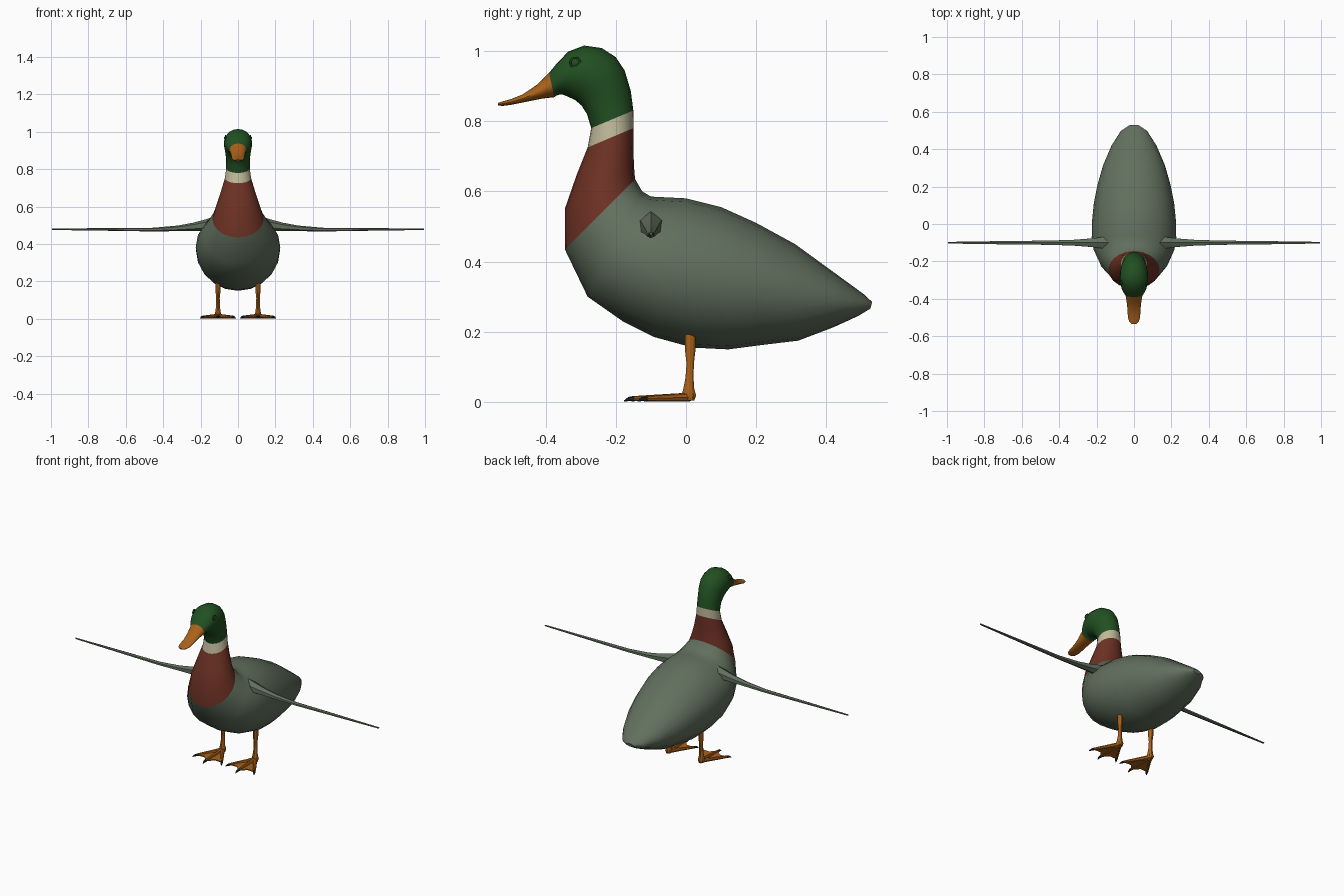
import bpy, bmesh, math
from mathutils import Vector

if "Cube" in bpy.data.objects:
    bpy.data.objects.remove(bpy.data.objects["Cube"])

def material(name, rgb):
    m = bpy.data.materials.new(name)
    m.diffuse_color = (*rgb, 1)
    m.use_nodes = True
    m.node_tree.nodes["Principled BSDF"].inputs["Base Color"].default_value = m.diffuse_color
    return m

GREY = material("grey_plumage", (0.12, 0.16, 0.11))
BROWN = material("brown_plumage", (0.15, 0.03, 0.017))
CREAM = material("cream_plumage", (0.52, 0.48, 0.32))
GREEN = material("green_plumage", (0.016, 0.08, 0.016))
ORANGE = material("orange_skin", (0.40, 0.12, 0.01))
BLACK = material("dark_claw", (0.015, 0.02, 0.02))

def finish(name, bm, mat, angle=30):
    bmesh.ops.recalc_face_normals(bm, faces=bm.faces[:])
    me = bpy.data.meshes.new(name)
    bm.to_mesh(me)
    bm.free()
    ob = bpy.data.objects.new(name, me)
    bpy.context.collection.objects.link(ob)
    me.materials.append(mat)
    bpy.ops.object.select_all(action='DESELECT')
    ob.select_set(True)
    bpy.context.view_layer.objects.active = ob
    bpy.ops.object.shade_smooth_by_angle(angle=math.radians(angle))
    return ob

def loft(name, rings, mat, sides, start=False, end=False, flute=0.0):
    """Skin elliptical rings given as (centre, u axis, v axis)."""
    bm = bmesh.new()
    loops = []
    for c, u, v in rings:
        loop = []
        for i in range(sides):
            a = 2 * math.pi * i / sides
            k = 1 - flute * (i % 2)
            loop.append(bm.verts.new(Vector(c) + k * (Vector(u) * math.cos(a) + Vector(v) * math.sin(a))))
        loops.append(loop)
    for a, b in zip(loops, loops[1:]):
        for i in range(sides):
            j = (i + 1) % sides
            bm.faces.new((a[i], a[j], b[j], b[i]))
    if start:
        bm.faces.new(loops[0])
    if end:
        bm.faces.new(loops[-1])
    return finish(name, bm, mat)

def profile(rows):
    """Rows: upper y, upper z, lower y, lower z, half width."""
    out = []
    for y1, z1, y2, z2, w in rows:
        a, b = Vector((0, y1, z1)), Vector((0, y2, z2))
        out.append(((a + b) / 2, (a - b) / 2, (w, 0, 0)))
    return out

# Body, breast, collar, head and bill share their boundary rings
body = [(.53, .285, .525, .266, .025), (.505, .308, .49, .245, .07), (.42, .37, .42, .213, .12),
        (.31, .45, .32, .175, .165), (.2, .51, .22, .163, .195), (.1, .555, .12, .15, .215),
        (0, .58, .02, .155, .225), (-.06, .583, -.09, .185, .226), (-.1, .585, -.18, .23, .215),
        (-.125, .60, -.28, .30, .185), (-.145, .635, -.345, .435, .137)]
breast = [body[-1], (-.148, .67, -.345, .55, .114), (-.15, .725, -.312, .645, .09),
          (-.15, .78, -.28, .725, .07)]
collar = [breast[-1], (-.15, .83, -.27, .78, .063)]
head = [collar[-1], (-.157, .885, -.282, .82, .063), (-.175, .945, -.298, .845, .069),
        (-.20, .982, -.316, .86, .074), (-.24, 1.008, -.335, .869, .076),
        (-.29, 1.015, -.35, .875, .073), (-.335, .998, -.362, .875, .065),
        (-.368, .964, -.37, .872, .055), (-.39, .937, -.375, .868, .045)]
bill = [head[-1], (-.425, .903, -.41, .864, .039), (-.465, .876, -.46, .854, .034),
        (-.50, .862, -.50, .846, .033), (-.523, .856, -.523, .843, .025),
        (-.535, .852, -.535, .845, .010)]
loft("body", profile(body), GREY, 20, start=True)
loft("breast", profile(breast), BROWN, 20)
loft("collar", profile(collar), CREAM, 20)
loft("head", profile(head), GREEN, 20)
loft("bill", profile(bill), ORANGE, 20, end=True)

# Wing stations: x, z centre, y radius, z radius
WING = [(.09, .495, .055, .05), (.14, .50, .042, .042), (.18, .50, .033, .03), (.24, .492, .025, .022),
        (.32, .484, .018, .015), (.45, .477, .013, .010), (.70, .478, .010, .007), (.995, .479, .005, .004)]

for s, side in ((1, "left"), (-1, "right")):
    loft("wing_" + side, [((s * x, -.10, z), (0, 0, rz), (0, ry, 0)) for x, z, ry, rz in WING],
         GREY, 12, start=True, end=True, flute=.12)

    # Leg: straight shank thickening at the ankle
    cx = s * .107
    leg = [(.21, .012, .016), (.15, .012, .016), (.11, .012, .011), (.07, .010, .012),
           (.04, .008, .016), (.018, .008, .022), (.004, .006, .018)]
    loft("leg_" + side, [((cx, y, z), (r * .85, 0, 0), (0, r, 0)) for z, y, r in leg],
         ORANGE, 10, start=True, end=True)

    # Three toes, each ending in a dark claw
    heel = Vector((cx, .01, .014))
    tips = [Vector((cx + d, y, .010)) for d, y in ((-.08, -.115), (0, -.15), (.08, -.115))]
    for n, tip in enumerate(tips):
        d = (tip - heel).normalized()
        across = Vector((-d.y, d.x, 0)).normalized()
        toe = [(heel.lerp(tip, t), (0, 0, h), across * w)
               for t, w, h in ((0, .014, .013), (.35, .010, .011), (.7, .009, .009), (1, .007, .007))]
        loft(f"toe_{side}_{n + 1}", toe, ORANGE, 8, start=True, end=True)
        claw = [(tip + d * t - Vector((0, 0, z)), (0, 0, r), across * r)
                for t, z, r in ((-.004, 0, .008), (.014, .001, .006), (.026, .006, .002))]
        loft(f"claw_{side}_{n + 1}", claw, BLACK, 6, start=True, end=True)

    # Scalloped web between the toes
    outline = [heel, tips[0], heel.lerp((tips[0] + tips[1]) / 2, .86), tips[1],
               heel.lerp((tips[1] + tips[2]) / 2, .86), tips[2]]
    bm = bmesh.new()
    f = bm.faces.new([bm.verts.new((p.x, p.y, .006)) for p in outline])
    up = bmesh.ops.extrude_face_region(bm, geom=[f])["geom"]
    bmesh.ops.translate(bm, vec=(0, 0, .006), verts=[g for g in up if isinstance(g, bmesh.types.BMVert)])
    finish("web_" + side, bm, ORANGE)

    # Eye with a raised lid ring
    eye = Vector((s * .067, -.315, .966))
    bpy.ops.mesh.primitive_uv_sphere_add(segments=12, ring_count=8, radius=.012, location=eye)
    ob = bpy.context.object
    ob.name = "eye_" + side
    ob.scale.x = .6
    ob.data.materials.append(GREEN)
    bpy.ops.object.shade_smooth()
    bpy.ops.mesh.primitive_torus_add(major_segments=14, minor_segments=6, major_radius=.014,
                                     minor_radius=.003, location=eye, rotation=(0, math.pi / 2, 0))
    bpy.context.object.name = "eyelid_" + side
    bpy.context.object.data.materials.append(GREEN)
    bpy.ops.object.shade_smooth()
